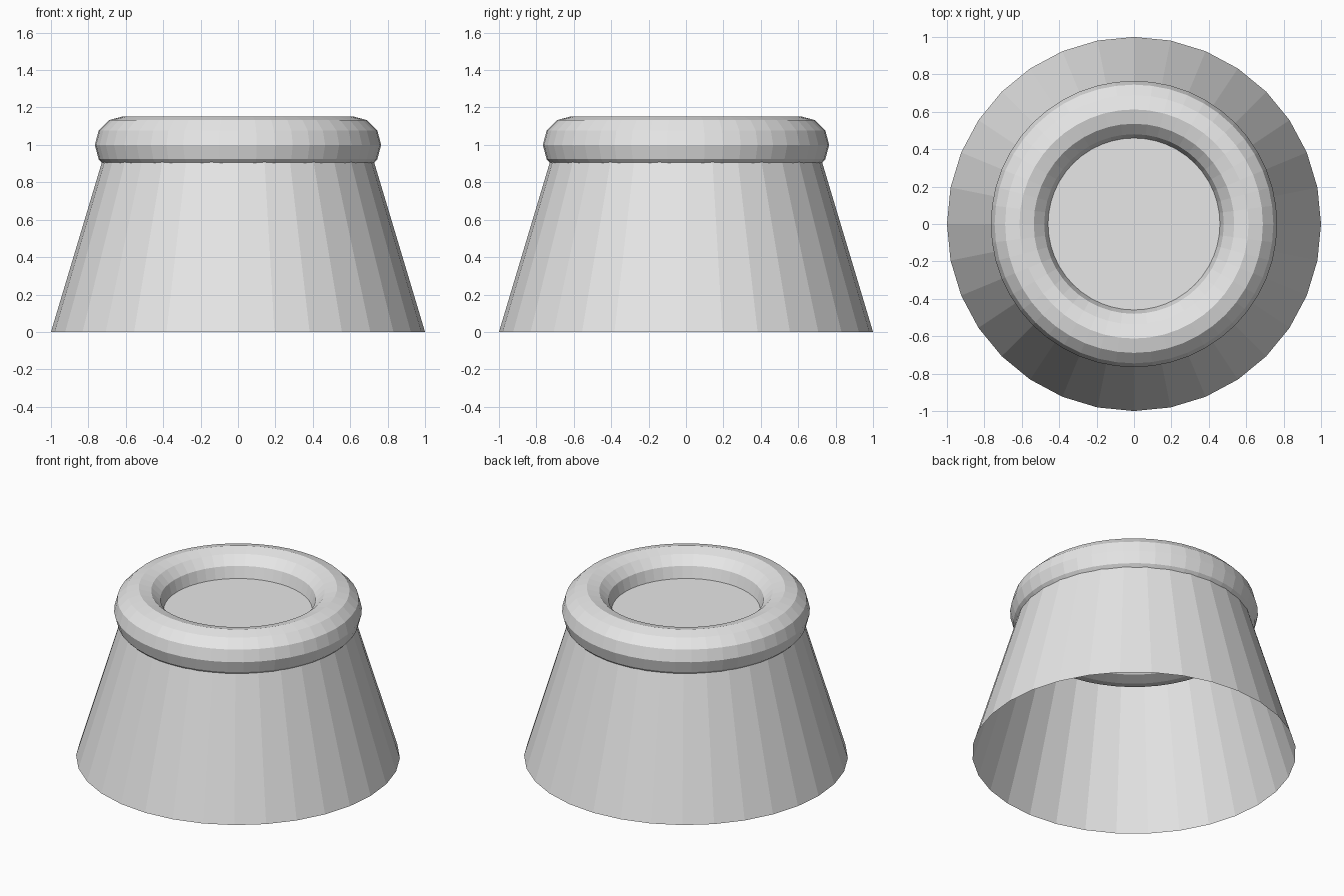
import bpy, bmesh

if "Cube" in bpy.data.objects:
    bpy.data.objects.remove(bpy.data.objects["Cube"])

grey = bpy.data.materials.new("light grey")
grey.diffuse_color = (0.8, 0.8, 0.8, 1)
grey.use_nodes = True
grey.node_tree.nodes["Principled BSDF"].inputs["Base Color"].default_value = grey.diffuse_color

# Tapered body: 32 flat sides, closed on top, open underneath
bpy.ops.mesh.primitive_cone_add(vertices=32, radius1=1.0, radius2=0.7, depth=1.0,
                                end_fill_type='NGON', location=(0, 0, 0.5))
body = bpy.context.object
body.name = "tapered_body"
bm = bmesh.new()
bm.from_mesh(body.data)
bottom = [f for f in bm.faces if f.normal.z < -0.9]
bmesh.ops.delete(bm, geom=bottom, context='FACES_ONLY')
bm.to_mesh(body.data)
bm.free()
body.data.materials.append(grey)

# Rounded rim ring centred on the top edge of the body
bpy.ops.mesh.primitive_torus_add(major_segments=48, minor_segments=12,
                                 major_radius=0.6125, minor_radius=0.153,
                                 location=(0, 0, 1.0))
rim = bpy.context.object
rim.name = "top_rim"
rim.data.materials.append(grey)
